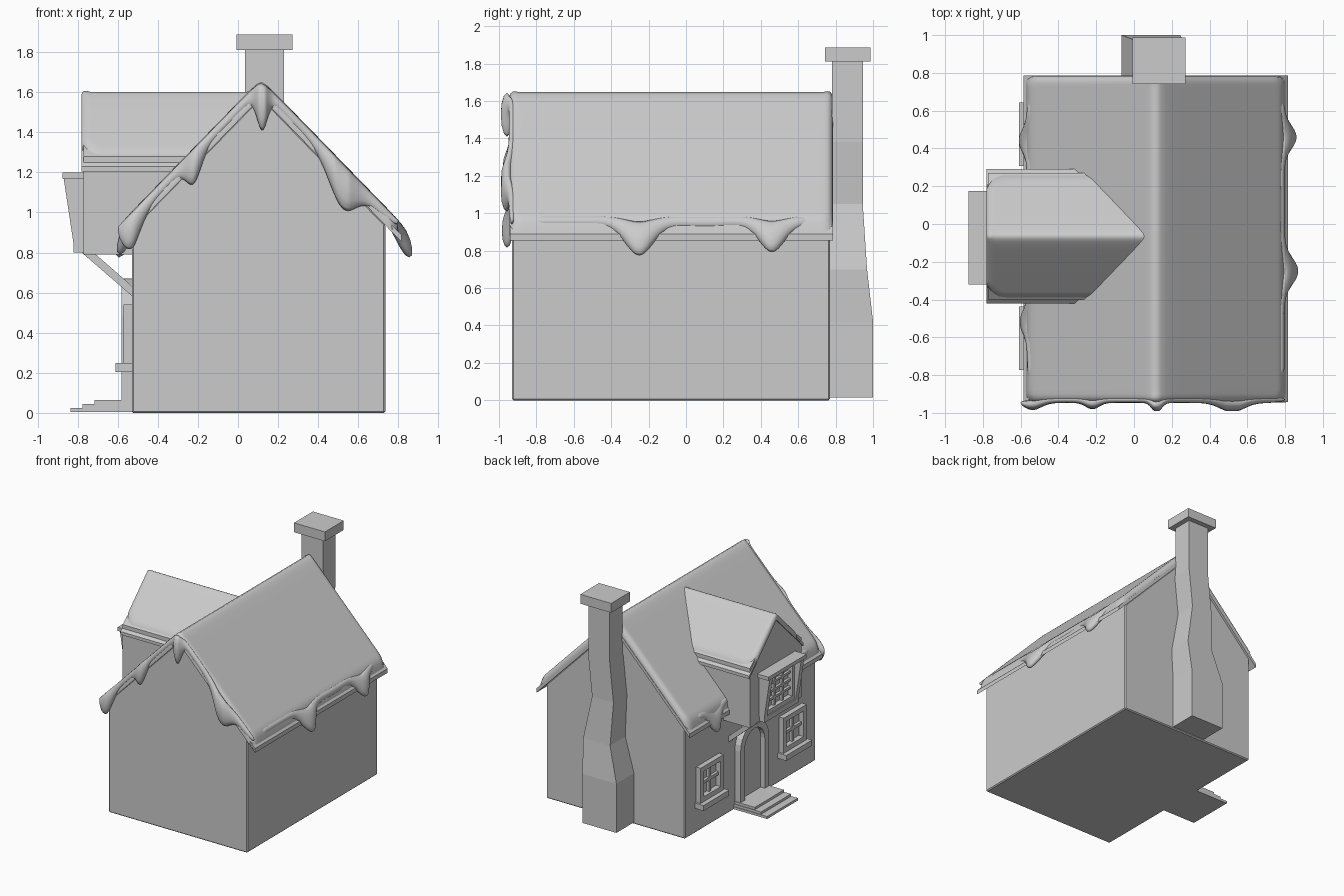
import bpy, bmesh, math
from mathutils import Vector

if "Cube" in bpy.data.objects:
    bpy.data.objects.remove(bpy.data.objects["Cube"])

stone = bpy.data.materials.new("plain grey")
stone.diffuse_color = (0.6, 0.6, 0.6, 1)
stone.use_nodes = True
stone.node_tree.nodes["Principled BSDF"].inputs["Base Color"].default_value = stone.diffuse_color


def finish(name, bm, smooth=False):
    bmesh.ops.recalc_face_normals(bm, faces=bm.faces)
    me = bpy.data.meshes.new(name)
    bm.to_mesh(me)
    bm.free()
    ob = bpy.data.objects.new(name, me)
    bpy.context.collection.objects.link(ob)
    me.materials.append(stone)
    if smooth:
        for p in me.polygons:
            p.use_smooth = True
    return ob


def loft(bm, rings, caps=True):
    vs = [[bm.verts.new(p) for p in r] for r in rings]
    n = len(vs[0])
    for a, b in zip(vs, vs[1:]):
        for i in range(n):
            bm.faces.new((a[i], a[(i + 1) % n], b[(i + 1) % n], b[i]))
    if caps:
        bm.faces.new(vs[0])
        bm.faces.new(vs[-1][::-1])


def add_prism(bm, pts, axis, a, b):
    """Extrude a side profile (u, z) along x or y."""
    def place(u, z, t):
        return (u, t, z) if axis == "y" else (t, u, z)
    loft(bm, [[place(u, z, t) for u, z in pts] for t in (a, b)])


def prism(name, pts, axis, a, b):
    bm = bmesh.new()
    add_prism(bm, pts, axis, a, b)
    return finish(name, bm)


def add_box(bm, x0, x1, y0, y1, z0, z1):
    add_prism(bm, [(x0, z0), (x1, z0), (x1, z1), (x0, z1)], "y", y0, y1)


def boxes(name, items):
    bm = bmesh.new()
    for b in items:
        add_box(bm, *b)
    return finish(name, bm)


def gable_slab(c, half, ridge, slope, t):
    """Roof profile: an upside-down V with vertical thickness t."""
    e = ridge - slope * half
    return [(c - half, e), (c, ridge), (c + half, e),
            (c + half, e - t), (c, ridge - t), (c - half, e - t)]


# Main house
CX, CY, RIDGE, SLOPE = 0.115, -0.065, 1.61, 1.03
body = prism("house_walls", [(-0.53, 0), (0.735, 0), (0.735, 0.94), (CX, 1.58), (-0.53, 0.92)],
             "y", -0.93, 0.77)
bev = body.modifiers.new("bevel", "BEVEL")
bev.width = 0.008
prism("main_roof", gable_slab(CX, 0.70, RIDGE, SLOPE, 0.035), "y", -0.942, 0.787)

# Dormer
prism("dormer_walls", [(-0.40, 0.79), (0.27, 0.79), (0.27, 1.28), (CY, 1.56), (-0.40, 1.28)],
      "x", -0.772, -0.05)
prism("dormer_roof", gable_slab(CY, 0.355, 1.58, 0.99, 0.025), "x", -0.78, 0.08)


# Snow blankets: a grid that follows the roof and sinks at a rounded border
def snow(name, axis, c, half, ridge, slope, a, b, t, rad, n=64, m=48):
    bm = bmesh.new()
    grid = []
    mid, hl = (a + b) / 2, (b - a) / 2
    for i in range(n + 1):
        # denser columns near the edges
        s = math.sin((i / n * 2 - 1) * math.pi / 2) if i not in (0, n) else (-1 if i == 0 else 1)
        s = 0.5 * s + 0.5 * (i / n * 2 - 1)
        row = []
        for j in range(m + 1):
            v = math.sin((j / m * 2 - 1) * math.pi / 2)
            du, dv = s * half, v * hl
            qx, qy = abs(du) - half + rad, abs(dv) - hl + rad
            d = math.hypot(max(qx, 0), max(qy, 0)) + min(max(qx, qy), 0) - rad
            k = min(max(-d / 0.04, 0), 1)
            h = t * math.sqrt(1 - (1 - k) ** 2) - (0.02 if d > -0.0005 else 0)
            z = ridge - slope * math.hypot(du, 0.02 * k) + h
            p = (c + du, mid + dv, z) if axis == "y" else (mid + dv, c + du, z)
            row.append(bm.verts.new(p))
        grid.append(row)
    for r, q in zip(grid, grid[1:]):
        for j in range(m):
            bm.faces.new((r[j], q[j], q[j + 1], r[j + 1]))
    ob = finish(name, bm, True)
    if sum(p.normal.z for p in ob.data.polygons) < 0:
        ob.data.flip_normals()


snow("main_snow", "y", CX, 0.69, RIDGE, SLOPE, -0.945, 0.785, 0.06, 0.06)
snow("dormer_snow", "x", CY, 0.335, 1.58, 0.99, -0.782, 0.09, 0.042, 0.10)


def bumps(t, items):
    return sum(a * math.exp(-((t - c) / w) ** 2) for c, w, a in items)


# Snow drips along both eaves
def eave_drips(name, side, reach, items, a, b):
    bm = bmesh.new()
    rings = []
    for i in range(121):
        y = a + (b - a) * i / 120
        g = bumps(y, items)
        f = min(1, 12 * min(i, 120 - i) / 120 + 0.05)
        top, bot = 0.985 - 0.03 * g, 0.925 - 0.15 * g
        xc = 0.655 + reach * g
        ring = []
        for k in range(12):
            th = k * math.tau / 12
            x = xc + (0.026 + 0.008 * g) * f * math.cos(th) - 0.03 * g * math.sin(th)
            ring.append((CX + side * x, y, (top + bot) / 2 + f * (top - bot) / 2 * math.sin(th)))
        rings.append(ring)
    loft(bm, rings)
    finish(name, bm, True)


eave_drips("right_eave_drips", 1, 0.055, [(-0.25, 0.10, 1), (0.46, 0.09, 0.88), (0.1, 0.2, 0.06)], -0.90, 0.74)
eave_drips("left_eave_drips", -1, 0.025, [(-0.52, 0.09, 0.9), (0.44, 0.09, 1)], -0.90, 0.74)

# Snow drips along the front gable
bm = bmesh.new()
rings = []
drips = [(0.12, 0.035, 0.17), (-0.22, 0.05, 0.11), (-0.55, 0.075, 0.14), (0.52, 0.09, 0.16)]
for i in range(161):
    x = -0.60 + 1.40 * i / 160
    extra = bumps(x, drips)
    g = min(1, extra / 0.14)
    f = min(1, 0.1 + math.sqrt(min(i, 160 - i) / 12))
    top = RIDGE + 0.055 - SLOPE * math.hypot(x - CX, 0.02)
    d = (0.065 + extra) * f
    yc, r = -0.93 - 0.027 * g, (0.017 + 0.016 * g) * f
    rings.append([(x, yc + r * math.cos(k * math.tau / 12),
                   top - d / 2 + d / 2 * math.sin(k * math.tau / 12)) for k in range(12)])
loft(bm, rings)
finish("gable_snow_drips", bm, True)

# Chimney with a crooked shaft: (z, x0, x1, back y)
bm = bmesh.new()
loft(bm, [[(x0, 0.765, z), (x1, 0.765, z), (x1, y1, z), (x0, y1, z)] for z, x0, x1, y1 in
          [(0.015, -0.065, 0.245, 1.0), (0.42, -0.065, 0.245, 1.0), (0.70, 0.015, 0.26, 0.968),
           (1.05, 0.0, 0.195, 0.945), (1.38, 0.035, 0.23, 0.945)]])
add_prism(bm, [(0.035, 1.38), (0.23, 1.38), (0.23, 1.82), (0.035, 1.82)], "y", 0.78, 0.945)
finish("chimney", bm)
boxes("chimney_cap", [(-0.008, 0.273, 0.742, 0.987, 1.81, 1.887)])


# Windows on the left wall
def window(name, yc, hw, z0, z1, xo, xw, cols, rows, fr, bar):
    items = [(xo, xw, yc - hw, yc - hw + fr, z0, z1), (xo, xw, yc + hw - fr, yc + hw, z0, z1),
             (xo, xw, yc - hw, yc + hw, z1 - fr, z1), (xo, xw, yc - hw, yc + hw, z0, z0 + fr)]
    xb = xo + (xw - xo) * 0.4
    for i in range(1, cols):
        y = yc - hw + fr + (2 * hw - 2 * fr) * i / cols
        items.append((xb, xw, y - bar / 2, y + bar / 2, z0 + fr, z1 - fr))
    for j in range(1, rows):
        z = z0 + fr + (z1 - z0 - 2 * fr) * j / rows
        items.append((xb, xw, yc - hw + fr, yc + hw - fr, z - bar / 2, z + bar / 2))
    boxes(name, items)


for label, off in (("back", 0.54), ("front", -0.54)):
    window(label + "_window", CY + off, 0.15, 0.25, 0.54, -0.572, -0.525, 2, 2, 0.04, 0.025)
    boxes(label + "_window_sill", [(-0.61, -0.525, CY + off - 0.167, CY + off + 0.167, 0.205, 0.25)])

# Bay window on the dormer
BY = -0.073
window("bay_window", BY, 0.19, 0.84, 1.17, -0.81, -0.77, 3, 4, 0.035, 0.018)
boxes("bay_hood_and_sill", [(-0.875, -0.77, BY - 0.247, BY + 0.247, 1.17, 1.20),
                            (-0.82, -0.77, BY - 0.22, BY + 0.22, 0.80, 0.84)])
for s in (-1, 1):
    prism("bay_bracket", [(-0.87, 1.17), (-0.77, 1.17), (-0.77, 0.84), (-0.82, 0.84)],
          "y", BY + s * 0.185, BY + s * 0.225)
    # Diagonal brace under the dormer
    prism("dormer_brace", [(-0.78, 0.80), (-0.72, 0.80), (-0.52, 0.625), (-0.52, 0.575)],
          "y", CY + s * 0.225, CY + s * 0.265)


# Arched door frame and door
def arch(hw, top, z0=0.06, n=12):
    zs = top - hw
    return [(CY - hw, z0)] + [(CY - hw * math.cos(math.pi * k / n), zs + hw * math.sin(math.pi * k / n))
                              for k in range(n + 1)] + [(CY + hw, z0)]


bm = bmesh.new()
outer, inner = arch(0.185, 0.67), arch(0.13, 0.61)
loft(bm, [[(-0.582, *o), (-0.582, *i), (-0.525, *i), (-0.525, *o)] for o, i in zip(outer, inner)])
finish("door_frame", bm)
prism("door", arch(0.13, 0.61), "x", -0.545, -0.52)

# Entrance steps
boxes("steps", [(x, -0.525, CY - w, CY + w, 0.005, z)
                for x, w, z in [(-0.835, 0.20, 0.025), (-0.775, 0.195, 0.045), (-0.715, 0.19, 0.065)]])
